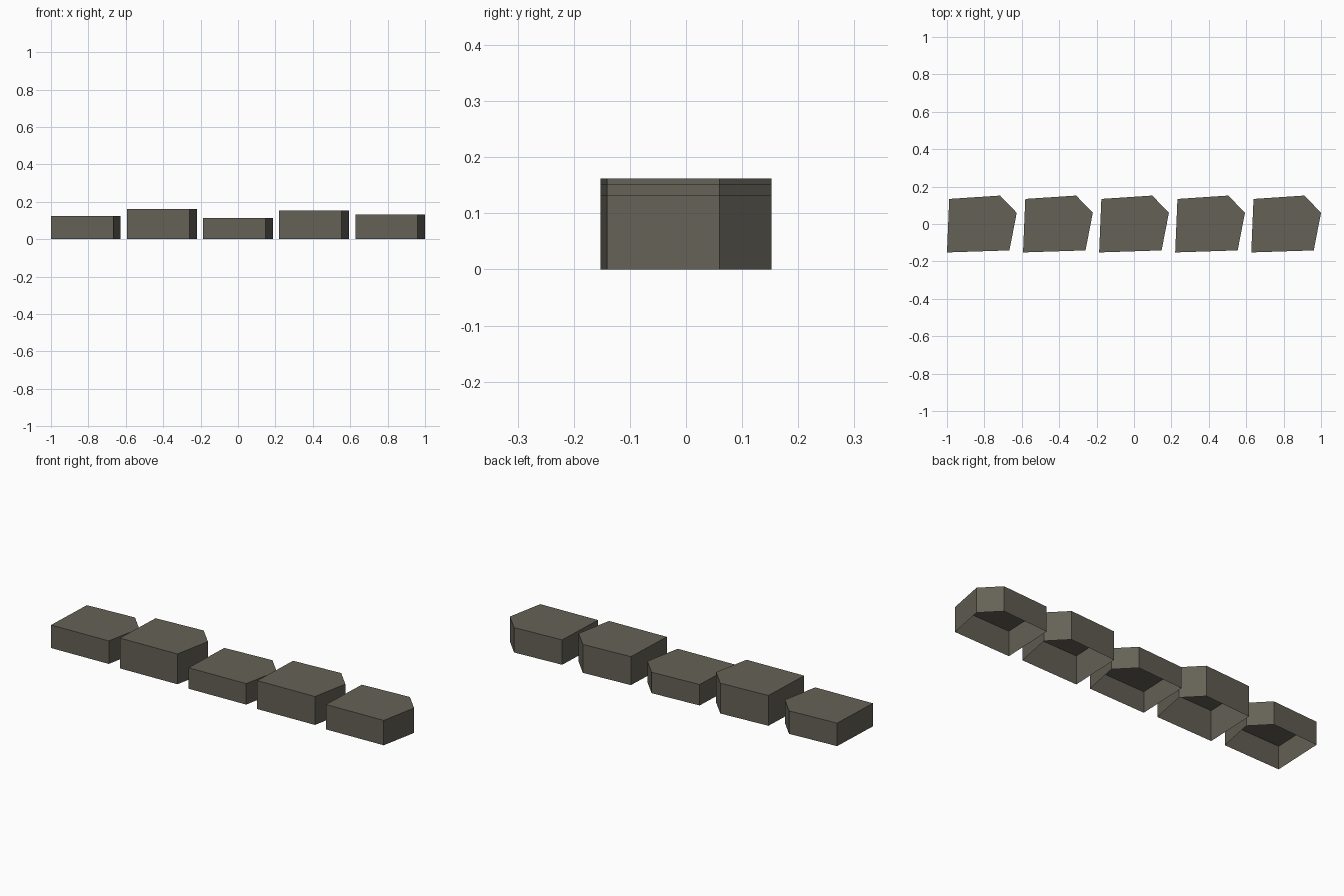
import bpy, bmesh

if "Cube" in bpy.data.objects:
    bpy.data.objects.remove(bpy.data.objects["Cube"])

# Five-sided stone outline, measured from its left corner
OUTLINE = [(0, -0.152), (0.334, -0.141), (0.373, 0.06), (0.284, 0.152), (0.012, 0.134)]
HEIGHTS = [0.123, 0.162, 0.112, 0.152, 0.133]
PITCH = 0.40675

mat = bpy.data.materials.new("dark_stone")
mat.diffuse_color = (0.13, 0.12, 0.095, 1)
mat.use_nodes = True
mat.node_tree.nodes["Principled BSDF"].inputs["Base Color"].default_value = mat.diffuse_color


def stone(name, x, height):
    """Extruded outline, left open underneath."""
    bm = bmesh.new()
    base = bm.faces.new([bm.verts.new((x + px, py, 0)) for px, py in OUTLINE])
    ext = bmesh.ops.extrude_face_region(bm, geom=[base])
    top = [g for g in ext["geom"] if isinstance(g, bmesh.types.BMVert)]
    bmesh.ops.translate(bm, verts=top, vec=(0, 0, height))
    bmesh.ops.recalc_face_normals(bm, faces=bm.faces)
    bm.faces.ensure_lookup_table()
    bottom = [f for f in bm.faces if all(v.co.z < 1e-5 for v in f.verts)]
    bmesh.ops.delete(bm, geom=bottom, context='FACES_ONLY')
    bmesh.ops.recalc_face_normals(bm, faces=bm.faces)
    mesh = bpy.data.meshes.new(name)
    bm.to_mesh(mesh)
    bm.free()
    # make sure the top faces outward
    if max(mesh.polygons, key=lambda p: p.center.z).normal.z < 0:
        mesh.flip_normals()
    mesh.materials.append(mat)
    bpy.context.collection.objects.link(bpy.data.objects.new(name, mesh))


# Row of stones
for i, h in enumerate(HEIGHTS):
    stone(f"stone_{i + 1}", -1 + i * PITCH, h)
